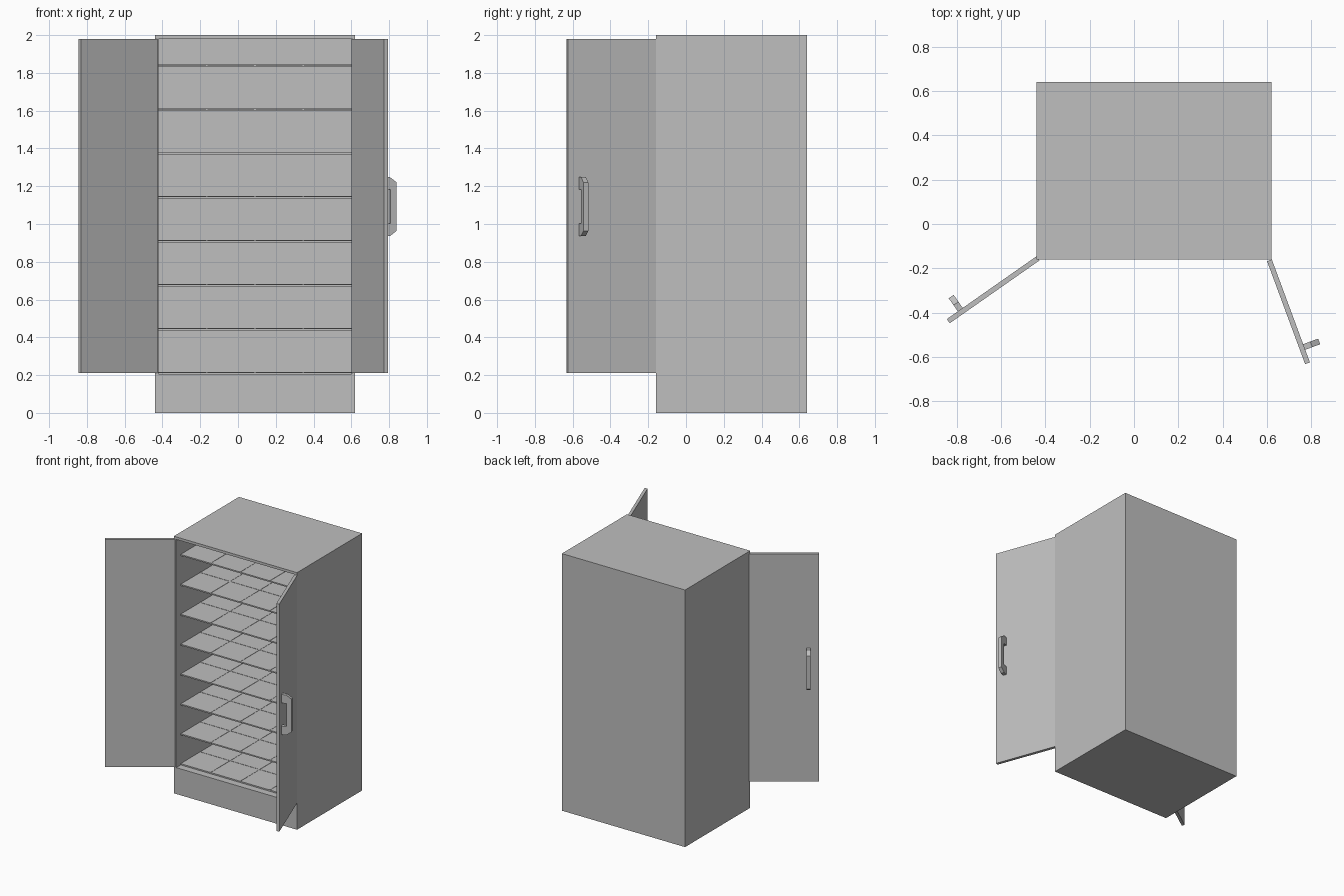
import bpy, bmesh, math
from mathutils import Vector, Matrix

cube = bpy.data.objects.get("Cube")
if cube:
    bpy.data.objects.remove(cube)

grey = bpy.data.materials.new("plain grey")
grey.use_nodes = True
tone = (0.52, 0.52, 0.52, 1)
grey.diffuse_color = tone
grey.node_tree.nodes["Principled BSDF"].inputs["Base Color"].default_value = tone


def add_box(bm, low, high):
    low, high = Vector(low), Vector(high)
    size = Matrix.Diagonal((*(high - low), 1))
    bmesh.ops.create_cube(bm, size=1, matrix=Matrix.Translation((low + high) / 2) @ size)


def finish(bm, name, location=(0, 0, 0), angle=0):
    bmesh.ops.recalc_face_normals(bm, faces=bm.faces[:])
    mesh = bpy.data.meshes.new(name)
    bm.to_mesh(mesh)
    bm.free()
    mesh.materials.append(grey)
    obj = bpy.data.objects.new(name, mesh)
    obj.location = location
    obj.rotation_euler.z = angle
    bpy.context.collection.objects.link(obj)


LEFT, RIGHT, FRONT, BACK = -0.44, 0.62, -0.16, 0.64
FLOOR, CEILING, WALL = 0.205, 1.98, 0.02
IN_LEFT, IN_RIGHT, IN_BACK = LEFT + WALL, RIGHT - WALL, BACK - WALL

# Cabinet body: solid block with the front opening pushed inwards
bm = bmesh.new()
add_box(bm, (LEFT, FRONT, 0), (RIGHT, BACK, 2))
for point, normal in (((IN_LEFT, 0, 0), (1, 0, 0)), ((IN_RIGHT, 0, 0), (1, 0, 0)),
                      ((0, 0, FLOOR), (0, 0, 1)), ((0, 0, CEILING), (0, 0, 1))):
    bmesh.ops.bisect_plane(bm, geom=bm.verts[:] + bm.edges[:] + bm.faces[:],
                           plane_co=point, plane_no=normal)
bm.normal_update()
opening = [f for f in bm.faces if f.normal.y < -0.9
           and IN_LEFT < f.calc_center_median().x < IN_RIGHT
           and FLOOR < f.calc_center_median().z < CEILING]
pushed = bmesh.ops.extrude_discrete_faces(bm, faces=opening)["faces"]
bmesh.ops.translate(bm, verts=pushed[0].verts[:], vec=(0, IN_BACK - FRONT, 0))
finish(bm, "cabinet_body")

# Shelves with thin raised grid strips
SHELF_FRONT, STRIP, COLUMNS, ROWS = -0.105, 0.004, 4, 3
for i in range(8):
    top = 0.215 + i * 0.2325
    bm = bmesh.new()
    add_box(bm, (IN_LEFT, SHELF_FRONT, top - 0.01), (IN_RIGHT, IN_BACK, top))
    for c in range(1, COLUMNS):
        x = IN_LEFT + c * (IN_RIGHT - IN_LEFT) / COLUMNS
        add_box(bm, (x - STRIP, SHELF_FRONT, top), (x + STRIP, IN_BACK, top + 0.002))
    for r in range(1, ROWS):
        y = SHELF_FRONT + r * (IN_BACK - SHELF_FRONT) / ROWS
        add_box(bm, (IN_LEFT, y - STRIP, top), (IN_RIGHT, y + STRIP, top + 0.002))
    finish(bm, f"shelf_{i + 1}")

# Doors and their handles, turned about the hinge corners
HANDLE_MID, HANDLE_Z = 0.421, 1.092
HALF = [(0, 0.09), (0.036, 0.09), (0.072, 0.128), (0.034, 0.156), (0, 0.156)]
OUTER, INNER = [HALF[4], HALF[3], HALF[2]], [HALF[1], HALF[0]]


def add_door(side, hinge, angle, out):
    bm = bmesh.new()
    add_box(bm, (0, min(0, -out * 0.023), 0.21), (0.495, max(0, -out * 0.023), CEILING))
    finish(bm, side + "_door", hinge, angle)

    bm = bmesh.new()
    outline = (OUTER + [(d, -z) for d, z in OUTER[::-1]]
               + [(d, -z) for d, z in INNER[::-1]] + INNER)
    face = bm.faces.new([bm.verts.new((HANDLE_MID - 0.0135, out * d, HANDLE_Z + z))
                         for d, z in outline])
    new = bmesh.ops.extrude_face_region(bm, geom=[face])["geom"]
    bmesh.ops.translate(bm, vec=(0.027, 0, 0),
                        verts=[v for v in new if isinstance(v, bmesh.types.BMVert)])
    finish(bm, side + "_door_handle", hinge, angle)


add_door("left", (RIGHT + 0.002, FRONT, 0), math.radians(-69.7), 1)
add_door("right", (LEFT + 0.001, FRONT + 0.015, 0), math.radians(180 + 35), -1)
